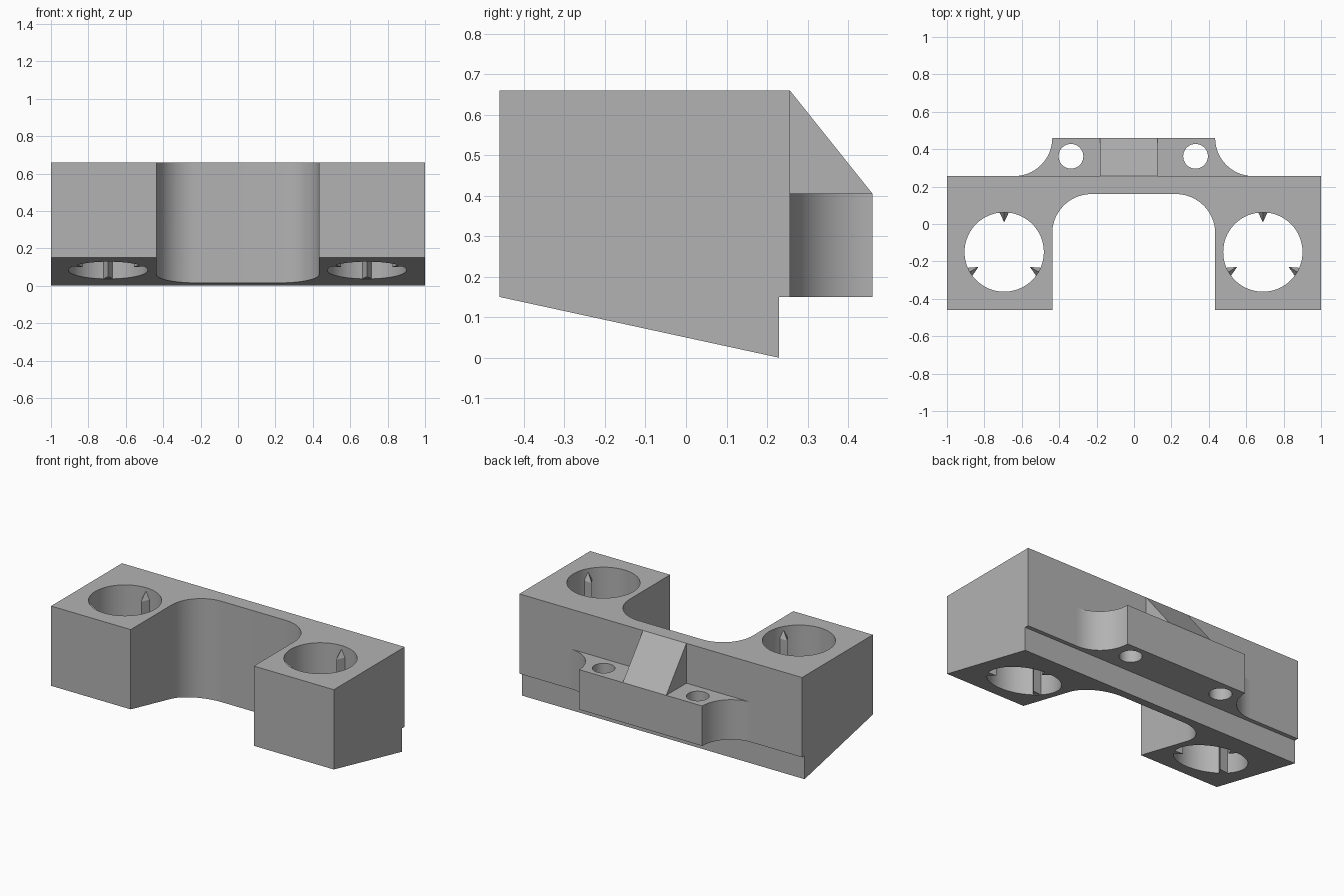
import bpy, bmesh, math
from mathutils import Vector

if "Cube" in bpy.data.objects:
    bpy.data.objects.remove(bpy.data.objects["Cube"], do_unlink=True)

grey = bpy.data.materials.new("plain_grey")
grey.use_nodes = True
colour = (0.45, 0.45, 0.45, 1)
grey.diffuse_color = colour
grey.node_tree.nodes["Principled BSDF"].inputs["Base Color"].default_value = colour

FRONT, BACK, TOP = -0.46, 0.256, 0.66
LEDGE, FLANGE_TOP, FLANGE_BACK = 0.15, 0.405, 0.46
SLOT_L, SLOT_R = -0.437, 0.434


def finish(name, bm):
    bmesh.ops.recalc_face_normals(bm, faces=bm.faces)
    mesh = bpy.data.meshes.new(name)
    bm.to_mesh(mesh)
    bm.free()
    obj = bpy.data.objects.new(name, mesh)
    bpy.context.collection.objects.link(obj)
    mesh.materials.append(grey)
    return obj


def prism(name, outline, lo, hi, along="z"):
    """Extrude a 2D outline: (x, y) along z, or (y, z) along x."""
    place = (lambda p: (p[0], p[1], lo)) if along == "z" else (lambda p: (lo, p[0], p[1]))
    step = Vector((0, 0, hi - lo)) if along == "z" else Vector((hi - lo, 0, 0))
    bm = bmesh.new()
    face = bm.faces.new([bm.verts.new(place(p)) for p in outline])
    ext = bmesh.ops.extrude_face_region(bm, geom=[face], use_keep_orig=True)
    bmesh.ops.translate(bm, vec=step, verts=[v for v in ext["geom"] if isinstance(v, bmesh.types.BMVert)])
    return finish(name, bm)


def arc(cx, cy, r, start, end, n=20):
    angles = [math.radians(start + (end - start) * i / n) for i in range(n + 1)]
    return [(cx + r * math.cos(a), cy + r * math.sin(a)) for a in angles]


def activate(obj):
    bpy.ops.object.select_all(action="DESELECT")
    obj.select_set(True)
    bpy.context.view_layer.objects.active = obj


def cut(obj, cutter):
    mod = obj.modifiers.new("cut", "BOOLEAN")
    mod.operation, mod.solver, mod.object = "DIFFERENCE", "EXACT", cutter
    activate(obj)
    bpy.ops.object.modifier_apply(modifier=mod.name)
    bpy.data.objects.remove(cutter, do_unlink=True)


def smooth(obj):
    activate(obj)
    bpy.ops.object.shade_smooth_by_angle(angle=math.radians(30))


def under(y):
    """Height of the sloping underside."""
    return LEDGE * (0.23 - y) / (0.23 - FRONT)


# Main block with sloping underside and rear ledge
body = prism("main_block", [(FRONT, LEDGE), (0.23, 0), (0.23, LEDGE), (BACK, LEDGE),
                            (BACK, TOP), (FRONT, TOP)], -1, 1, "x")

# Rounded slot between the two arms
R = 0.21
slot = [(SLOT_L, -0.6), (SLOT_R, -0.6)]
slot += arc(SLOT_R - R, 0.16 - R, R, 0, 90) + arc(SLOT_L + R, 0.16 - R, R, 90, 180)
cut(body, prism("slot_cutter", slot, -0.2, 1))

# Bores, each with three pointed grip ribs
BORE_Y, BORE_R = -0.15, 0.212
for side, cx in (("right", -0.694), ("left", 0.689)):
    cut(body, prism("bore_cutter", arc(cx, BORE_Y, BORE_R, 0, 360, 64)[:-1], -0.2, 1))
    for i, deg in enumerate((90, 210, 330)):
        a = math.radians(deg)
        out, across = Vector((math.cos(a), math.sin(a))), Vector((-math.sin(a), math.cos(a)))
        centre = Vector((cx, BORE_Y))
        wall = centre + out * (BORE_R + 0.002)
        ring = [wall + across * 0.026, centre + out * (BORE_R - 0.053), wall - across * 0.026]
        bm = bmesh.new()
        low = [bm.verts.new((p.x, p.y, under(p.y) + 0.001)) for p in ring]
        high = [bm.verts.new((p.x, p.y, 0.59)) for p in ring]
        peak = bm.verts.new((wall.x, wall.y, 0.64))
        bm.faces.new(low)
        for j in range(3):
            k = (j + 1) % 3
            bm.faces.new((low[j], low[k], high[k], high[j]))
            bm.faces.new((high[j], high[k], peak))
        finish(f"{side}_bore_rib_{i + 1}", bm)
smooth(body)

# Rear mounting flange with concave ends and two screw holes
r = FLANGE_BACK - BACK
outline = arc(SLOT_L - r, FLANGE_BACK, r, 270, 360) + arc(SLOT_R + r, FLANGE_BACK, r, 180, 270)
flange = prism("mounting_flange", outline, LEDGE, FLANGE_TOP)
for x in (-0.337, 0.329):
    cut(flange, prism("screw_cutter", arc(x, 0.362, 0.066, 0, 360, 40)[:-1], 0, 1))
smooth(flange)

# Sloping gusset on the flange
prism("gusset", [(BACK, FLANGE_TOP), (FLANGE_BACK, FLANGE_TOP), (BACK, TOP)], -0.182, 0.125, "x")
